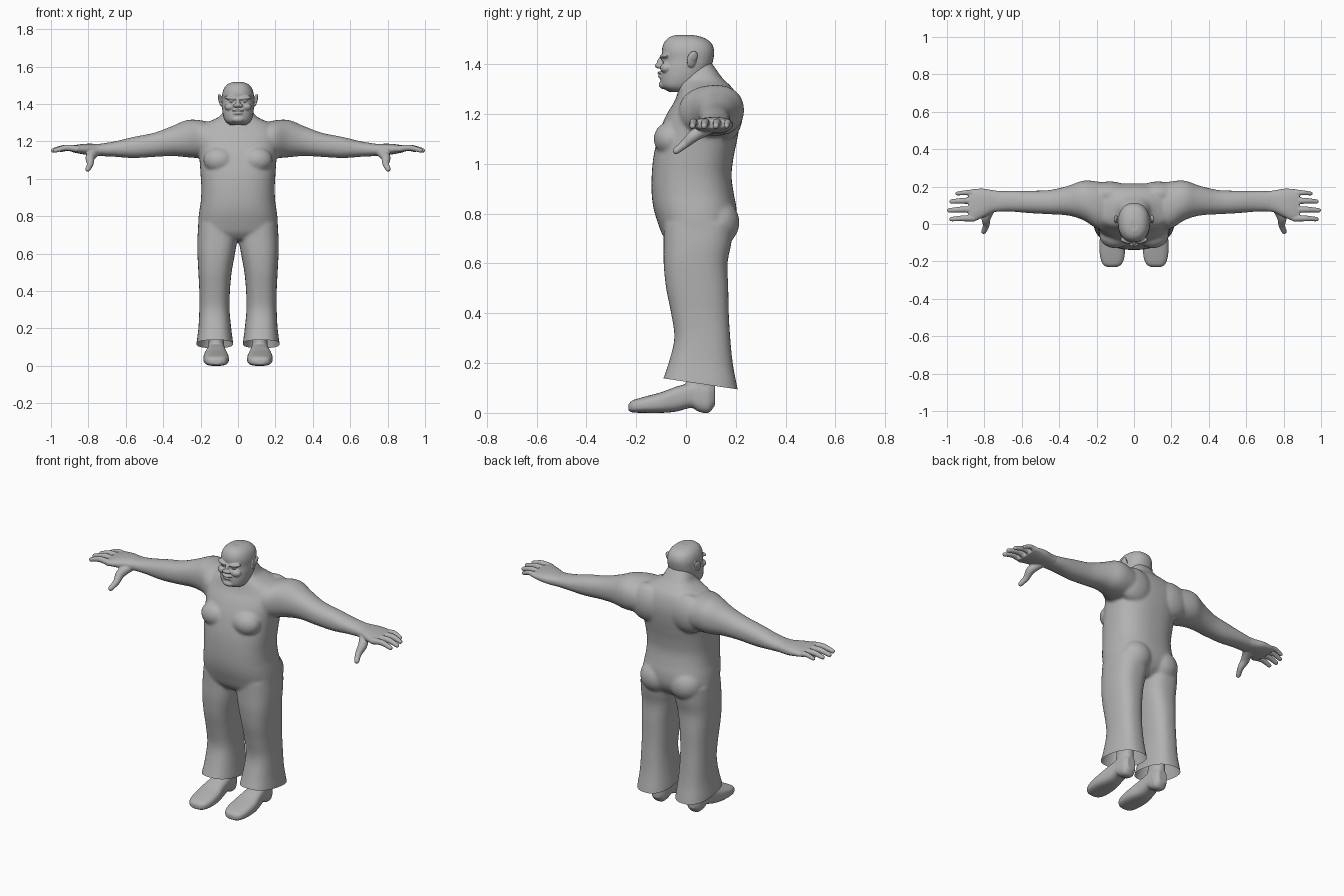
import bpy, bmesh, math
from mathutils import Vector, Matrix

grey = bpy.data.materials.new("plain grey")
grey.diffuse_color = (0.45, 0.45, 0.45, 1)


def spline(p, steps):
    """Catmull-Rom resampling of a list of rows."""
    out = []
    for i in range(len(p) - 1):
        a, b, c, d = p[max(i - 1, 0)], p[i], p[i + 1], p[min(i + 2, len(p) - 1)]
        for s in range(steps):
            t = s / steps
            out.append([0.5 * (2 * q + (r - o) * t + (2 * o - 5 * q + 4 * r - u) * t * t
                               + (3 * q - o - 3 * r + u) * t ** 3)
                        for o, q, r, u in zip(a, b, c, d)])
    return out + [list(p[-1])]


def loft(bm, axis, rows, power=2.4, n=32, steps=4):
    """Closed loft; each row is (position on axis, min1, max1, min2, max2)."""
    rings = []
    for t, a0, a1, b0, b1 in spline(rows, steps):
        ring = []
        for k in range(n):
            g = 2 * math.pi * k / n
            c, s = math.cos(g), math.sin(g)
            u = (a0 + a1) / 2 + (a1 - a0) / 2 * math.copysign(abs(c) ** (2 / power), c)
            v = (b0 + b1) / 2 + (b1 - b0) / 2 * math.copysign(abs(s) ** (2 / power), s)
            co = [u, v]
            co.insert(axis, t)
            ring.append(bm.verts.new(co))
        rings.append(ring)
    faces = [bm.faces.new(rings[0]), bm.faces.new(rings[-1])]
    for r, q in zip(rings, rings[1:]):
        faces += [bm.faces.new((r[k], r[(k + 1) % n], q[(k + 1) % n], q[k])) for k in range(n)]
    bmesh.ops.recalc_face_normals(bm, faces=faces)


def blob(bm, pos, size, tilt=(0, 0, 0)):
    m = Matrix.Translation(pos)
    for a, ax in zip(tilt, "XYZ"):
        m = m @ Matrix.Rotation(math.radians(a), 4, ax)
    m = m @ Matrix.Diagonal((*size, 1))
    bmesh.ops.create_uvsphere(bm, u_segments=24, v_segments=14, radius=1, matrix=m)


def finger(bm, points):
    """Chain of overlapping balls; each point is (x, y, z, radius)."""
    for x, y, z, r in spline(points, 7):
        blob(bm, (x, y, z), (r, r, r))


def mirror(bm):
    geo = bmesh.ops.duplicate(bm, geom=bm.verts[:] + bm.edges[:] + bm.faces[:])["geom"]
    vs = [g for g in geo if isinstance(g, bmesh.types.BMVert)]
    fs = [g for g in geo if isinstance(g, bmesh.types.BMFace)]
    for v in vs:
        v.co.x = -v.co.x
    bmesh.ops.reverse_faces(bm, faces=fs)


def finish(bm, name, voxel=0, smooth=0, hem=False):
    """Fuse overlapping pieces into one skin and soften the joins."""
    me = bpy.data.meshes.new(name)
    bm.to_mesh(me)
    bm.free()
    ob = bpy.data.objects.new(name, me)
    bpy.context.collection.objects.link(ob)
    if voxel:
        r = ob.modifiers.new("fuse", "REMESH")
        r.mode, r.voxel_size = "VOXEL", voxel
        s = ob.modifiers.new("soften", "SMOOTH")
        s.factor, s.iterations = 0.5, smooth
        ev = ob.evaluated_get(bpy.context.evaluated_depsgraph_get())
        ob.data = bpy.data.meshes.new_from_object(ev)
        ob.modifiers.clear()
        ob.data.name = name
    if hem:  # slanted open trouser hems
        b = bmesh.new()
        b.from_mesh(ob.data)
        bmesh.ops.bisect_plane(b, geom=b.verts[:] + b.edges[:] + b.faces[:],
                               plane_co=(0, -0.1, 0.14), plane_no=(0, -0.045, -0.305),
                               clear_outer=True)
        b.to_mesh(ob.data)
        b.free()
    ob.data.materials.clear()
    ob.data.materials.append(grey)
    bpy.context.view_layer.objects.active = ob
    ob.select_set(True)
    bpy.ops.object.shade_smooth_by_angle(angle=math.radians(50))
    ob.select_set(False)


# body: one side's arm, leg and bulges, mirrored, then the torso and neck
bm = bmesh.new()
loft(bm, 0, [(0.08, 0.0, 0.20, 1.12, 1.28), (0.18, -0.03, 0.225, 1.11, 1.31),
             (0.27, 0.02, 0.232, 1.115, 1.315), (0.35, 0.045, 0.205, 1.122, 1.283),
             (0.45, 0.052, 0.182, 1.117, 1.246), (0.56, 0.058, 0.178, 1.111, 1.224),
             (0.66, 0.066, 0.178, 1.118, 1.2), (0.74, 0.065, 0.175, 1.122, 1.187),
             (0.79, 0.06, 0.165, 1.13, 1.175)], 2.2)
loft(bm, 2, [(0.06, 0.022, 0.226, -0.11, 0.215), (0.12, 0.026, 0.222, -0.097, 0.203),
             (0.2, 0.036, 0.212, -0.07, 0.188), (0.3, 0.045, 0.207, -0.047, 0.178),
             (0.4, 0.043, 0.207, -0.06, 0.172), (0.5, 0.034, 0.212, -0.08, 0.17),
             (0.6, 0.016, 0.217, -0.09, 0.167), (0.68, 0.003, 0.217, -0.09, 0.182),
             (0.76, 0.0, 0.212, -0.09, 0.19)], 2.5)
blob(bm, (0.1, -0.062, 1.1), (0.085, 0.068, 0.07))          # chest
blob(bm, (0.095, 0.125, 0.765), (0.098, 0.09, 0.095))       # seat
blob(bm, (0.13, 0.16, 1.2), (0.12, 0.068, 0.11))            # shoulder blade
mirror(bm)
loft(bm, 2, [(z, -w, w, f, b) for z, w, f, b in [
    (0.675, 0.15, -0.06, 0.13), (0.71, 0.205, -0.092, 0.175), (0.76, 0.213, -0.112, 0.2),
    (0.82, 0.208, -0.13, 0.203), (0.88, 0.199, -0.138, 0.192), (0.95, 0.196, -0.138, 0.183),
    (1.02, 0.2, -0.132, 0.19), (1.08, 0.204, -0.12, 0.202), (1.14, 0.21, -0.103, 0.213),
    (1.2, 0.22, -0.077, 0.218), (1.25, 0.222, -0.047, 0.212), (1.29, 0.19, -0.032, 0.197),
    (1.317, 0.13, -0.027, 0.175), (1.34, 0.092, -0.022, 0.15), (1.37, 0.077, -0.02, 0.128),
    (1.41, 0.06, -0.02, 0.1)]], 2.45, 48)
finish(bm, "body", 0.008, 8, True)

# head: features of one side, mirrored, then skull, nose and mouth
bm = bmesh.new()
blob(bm, (0.04, -0.088, 1.432), (0.034, 0.016, 0.011), (0, -8, 14))    # brow
blob(bm, (0.042, -0.078, 1.385), (0.03, 0.026, 0.022))                # cheek
blob(bm, (0.034, -0.088, 1.416), (0.014, 0.01, 0.007))                # eye
blob(bm, (0.014, -0.106, 1.392), (0.011, 0.013, 0.01))                # nostril
blob(bm, (0.094, 0.024, 1.42), (0.008, 0.021, 0.034), (-12, 8, 20))   # ear
blob(bm, (0.1, 0.032, 1.432), (0.006, 0.016, 0.022), (-12, 8, 20))
mirror(bm)
loft(bm, 2, [(z, -w, w, f, b) for z, w, f, b in [
    (1.288, 0.045, -0.065, 0.03), (1.308, 0.068, -0.097, 0.05), (1.34, 0.08, -0.103, 0.075),
    (1.38, 0.085, -0.1, 0.097), (1.415, 0.085, -0.094, 0.109), (1.455, 0.084, -0.097, 0.113),
    (1.487, 0.073, -0.088, 0.1), (1.508, 0.052, -0.068, 0.068), (1.518, 0.025, -0.04, 0.025)]],
     2.25)
blob(bm, (0, -0.1, 1.407), (0.011, 0.017, 0.026), (-14, 0, 0))        # nose
blob(bm, (0, -0.111, 1.394), (0.012, 0.014, 0.011))
blob(bm, (0, -0.1, 1.365), (0.032, 0.015, 0.007))                     # lips
blob(bm, (0, -0.098, 1.35), (0.028, 0.015, 0.007))
blob(bm, (0, -0.088, 1.318), (0.034, 0.022, 0.018))                   # chin
finish(bm, "head", 0.0035, 3)

# hands: palm, four fingers and a drooping thumb
bm = bmesh.new()
loft(bm, 0, [(0.7, 0.068, 0.174, 1.124, 1.19), (0.75, 0.062, 0.18, 1.123, 1.187),
             (0.8, 0.038, 0.189, 1.127, 1.188), (0.85, 0.016, 0.188, 1.135, 1.184),
             (0.885, 0.016, 0.182, 1.142, 1.178)], 2.4, 24)
for y, root, tip, r in [(0.167, 0.86, 0.945, 0.0125), (0.124, 0.865, 0.975, 0.0145),
                        (0.077, 0.865, 0.987, 0.015), (0.03, 0.86, 0.976, 0.0145)]:
    finger(bm, [(root, y, 1.16, r * 1.25), ((root + tip) / 2, y, 1.166, r * 1.1),
                (tip, y - 0.004, 1.152, r * 0.85)])
finger(bm, [(0.765, 0.085, 1.142, 0.026), (0.79, 0.035, 1.115, 0.025),
            (0.79, -0.005, 1.08, 0.018), (0.803, -0.04, 1.052, 0.014)])
mirror(bm)
finish(bm, "hands", 0.0045, 3)

# shoes: long body with arched sole and heel, and an ankle inside the trouser
bm = bmesh.new()
loft(bm, 1, [(-0.231, 0.095, 0.14, 0.01, 0.034), (-0.215, 0.066, 0.167, 0.002, 0.05),
             (-0.17, 0.05, 0.182, 0, 0.064), (-0.1, 0.05, 0.185, 0, 0.083),
             (-0.04, 0.06, 0.176, 0.005, 0.105), (0.02, 0.066, 0.166, 0.02, 0.122),
             (0.05, 0.068, 0.164, 0.005, 0.13), (0.09, 0.072, 0.16, 0, 0.125),
             (0.116, 0.088, 0.144, 0.03, 0.11)], 2.8, 32)
loft(bm, 2, [(0.07, 0.07, 0.162, -0.01, 0.112), (0.13, 0.075, 0.157, 0.0, 0.115),
             (0.22, 0.08, 0.152, 0.01, 0.11)], 2.2, 24)
mirror(bm)
finish(bm, "shoes", 0.005, 3)
